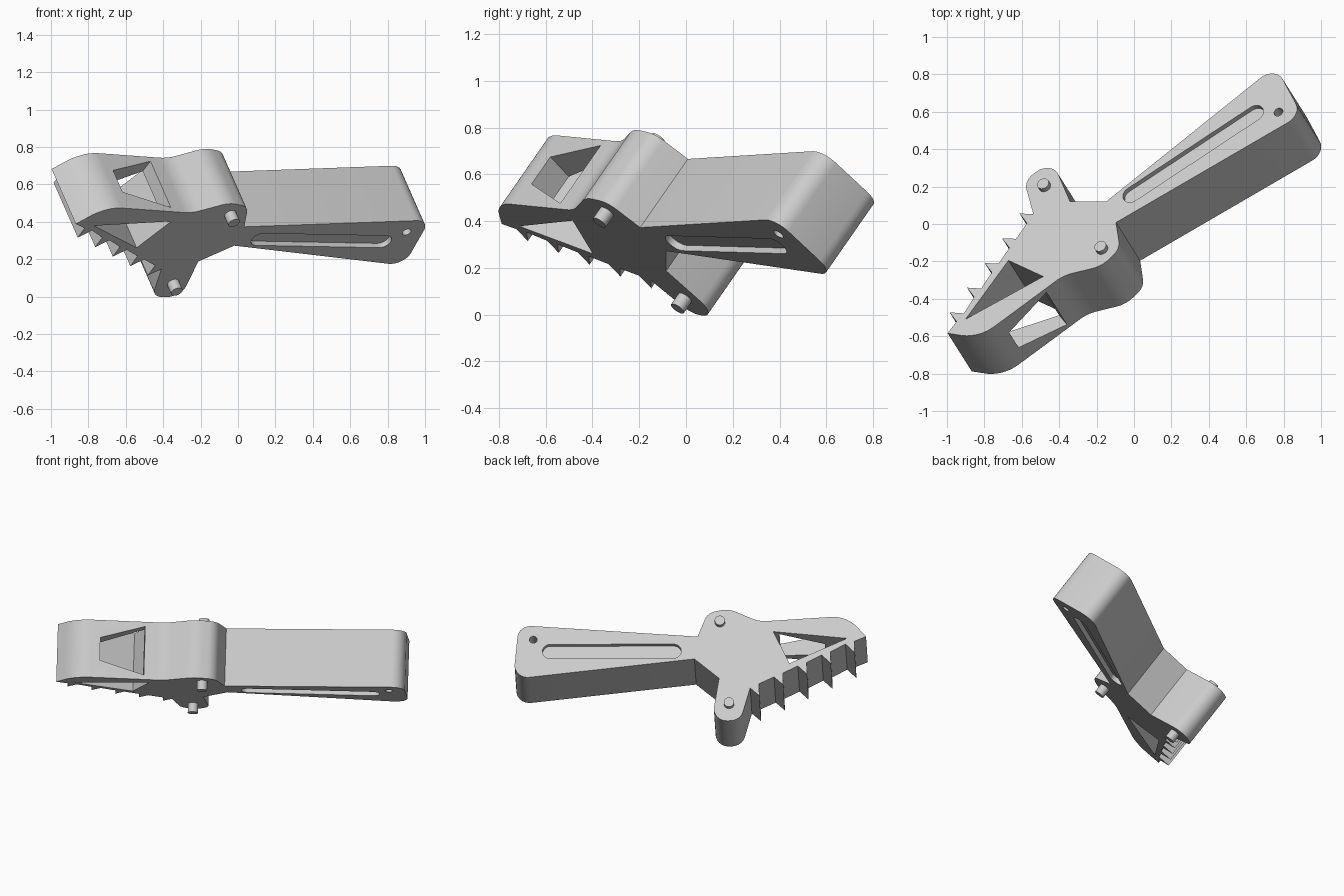
import bpy, bmesh, math
from mathutils import Matrix, Vector

old = bpy.data.objects.get("Cube")
if old:
    bpy.data.objects.remove(old)

THICK = 0.38
grey = bpy.data.materials.new("plain_grey")
grey.use_nodes = True
grey.diffuse_color = (0.6, 0.6, 0.6, 1)
grey.node_tree.nodes["Principled BSDF"].inputs["Base Color"].default_value = (0.6, 0.6, 0.6, 1)

# Tilted frame: u along the handle, v toward the lower finger, n out of the upper face
n = Vector((-0.34, 0.537, 0.772)).normalized()
u = Vector((0.8, 0.6, -0.065))
u = (u - n * u.dot(n)).normalized()
v = n.cross(u)
FRAME = Matrix.Translation((-0.187, -0.115, 0.712)) @ Matrix((u, v, n)).transposed().to_4x4()


def rounded(corners, steps=8):
    """Outline from (x, y, radius) corners, each rounded by its radius."""
    out = []
    for i, (x, y, r) in enumerate(corners):
        p = Vector((x, y))
        if r == 0:
            out.append(p)
            continue
        a = (Vector(corners[i - 1][:2]) - p).normalized()
        b = (Vector(corners[(i + 1) % len(corners)][:2]) - p).normalized()
        half = a.angle(b) / 2
        centre = p + (a + b).normalized() * r / math.sin(half)
        start = p + a * r / math.tan(half) - centre
        end = p + b * r / math.tan(half) - centre
        sweep = start.angle_signed(end)
        for k in range(steps + 1):
            out.append(centre + Matrix.Rotation(-sweep * k / steps, 2) @ start)
    return out


def prism(name, points, direction):
    """Solid made by pushing a flat outline along a direction."""
    bm = bmesh.new()
    face = bm.faces.new([bm.verts.new(p) for p in points])
    grown = bmesh.ops.extrude_face_region(bm, geom=[face])["geom"]
    moved = [g for g in grown if isinstance(g, bmesh.types.BMVert)]
    bmesh.ops.translate(bm, verts=moved, vec=direction)
    bmesh.ops.recalc_face_normals(bm, faces=bm.faces)
    mesh = bpy.data.meshes.new(name)
    bm.to_mesh(mesh)
    bm.free()
    mesh.materials.append(grey)
    obj = bpy.data.objects.new(name, mesh)
    bpy.context.collection.objects.link(obj)
    obj.matrix_world = FRAME
    return obj


def plate(name, outline, low, high):
    return prism(name, [(p[0], p[1], low) for p in outline], (0, 0, high - low))


def disc(x, y, r, count=24):
    turn = math.tau / count
    return [(x + r * math.cos(i * turn), y + r * math.sin(i * turn)) for i in range(count)]


def select(obj):
    bpy.ops.object.select_all(action='DESELECT')
    obj.select_set(True)
    bpy.context.view_layer.objects.active = obj


def cut(target, cutter):
    mod = target.modifiers.new("cut", 'BOOLEAN')
    mod.operation, mod.solver, mod.object = 'DIFFERENCE', 'EXACT', cutter
    select(target)
    bpy.ops.object.modifier_apply(modifier=mod.name)
    bpy.data.objects.remove(cutter)


# Outline: handle, head, jaw nose, teeth, finger
handle = [(0.18, 0.213, 0), (1.345, 0.262, 0.085), (1.285, -0.116, 0.085), (0.149, 0.057, 0)]
head = [(0.075, -0.105, 0.09), (-0.06, -0.125, 0.15), (-0.25, -0.018, 0.2)]
nose = [(-0.77, -0.013, 0.2), (-0.855, 0.045, 0.2), (-0.925, 0.143, 0)]
teeth = []
for i in range(5):
    s = 0.157 * i
    teeth += [(s - 0.848, 0.17 + 0.4 * s, 0),
              (s - 0.845, 0.25 + 0.407 * s, 0),
              (s - 0.79, 0.185 + 0.417 * s, 0)]
finger = [(-0.085, 0.67, 0.085), (0.1, 0.665, 0.085), (0.032, 0.362, 0)]
body = plate("body", rounded(handle + head + nose + teeth + finger), -THICK, 0)

# Triangular opening through the jaw
cut(body, plate("jaw_opening", [(-0.424, 0.293), (-0.336, 0.06), (-0.803, 0.146)], -THICK - 0.1, 0.1))

# Tapered window through the jaw's upper wall
window = [(-0.375, -0.1, -0.03), (-0.66, -0.1, -0.115),
          (-0.66, -0.1, -0.265), (-0.375, -0.1, -0.35)]
cut(body, prism("jaw_window", window, (0, 0.23, 0)))

# Long shallow recess on both faces of the handle
r = 0.05
a, b = Vector((0.26 + r, 0.147)), Vector((1.146 - r, 0.086))
base = (b - a).angle_signed(Vector((1, 0)))
slot = []
for centre, first in ((b, base - math.pi / 2), (a, base + math.pi / 2)):
    for k in range(13):
        t = first + math.pi * k / 12
        slot.append((centre.x + r * math.cos(t), centre.y + r * math.sin(t)))
for low, high in ((-0.03, 0.1), (-THICK - 0.1, -THICK + 0.03)):
    cut(body, plate("handle_recess", slot, low, high))

# Hanging hole at the handle's end
cut(body, plate("handle_hole", disc(1.198, -0.006, 0.025), -THICK - 0.1, 0.1))

# Pivot pins, longer on the lower face
pins = [plate("head_pin", disc(0, -0.033, 0.033), -THICK - 0.06, 0.03),
        plate("finger_pin", disc(-0.02, 0.55, 0.033), -THICK - 0.06, 0.03)]

for obj in [body] + pins:
    select(obj)
    bpy.ops.object.shade_smooth_by_angle(angle=math.radians(30))
